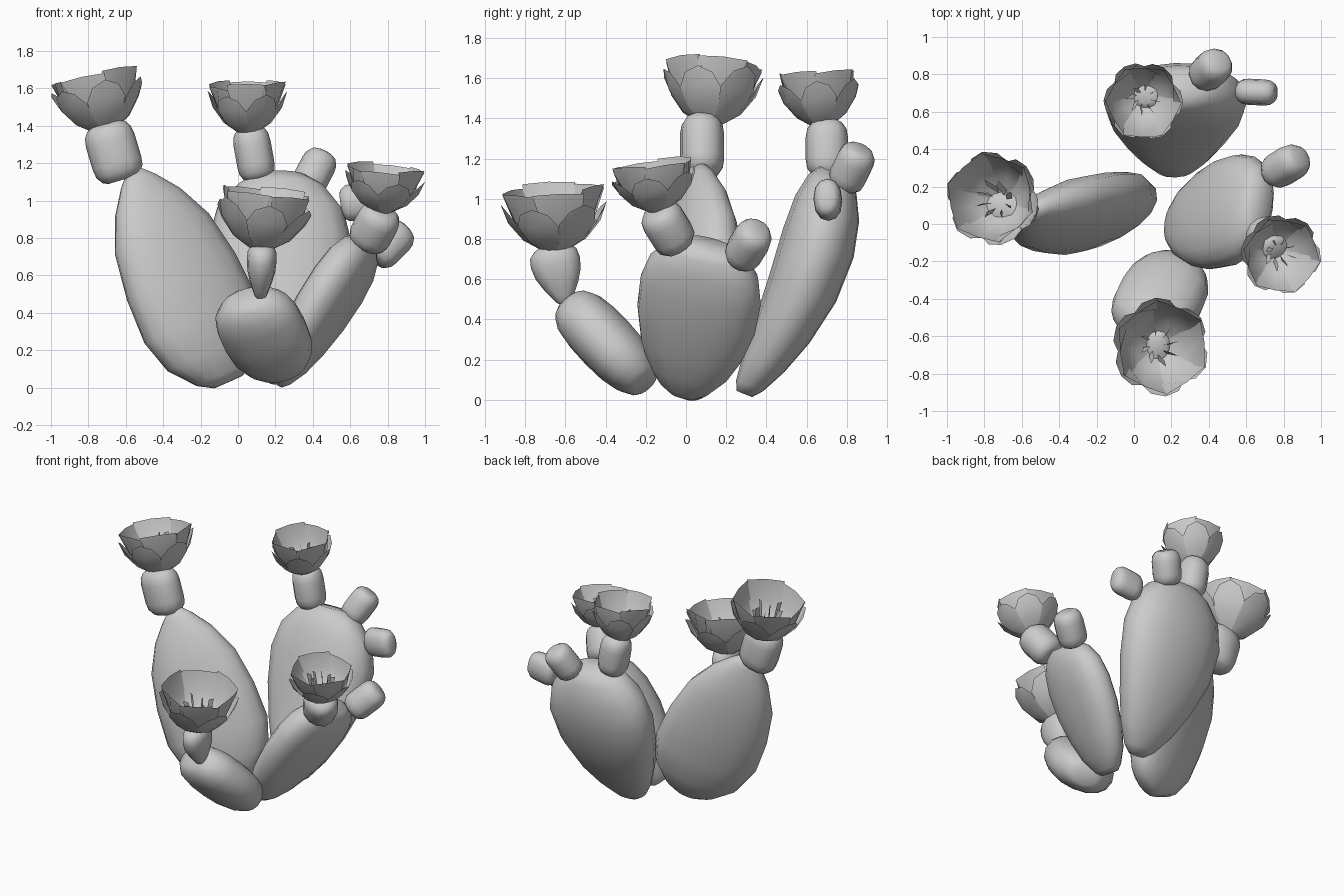
import bpy, bmesh, math, random
from mathutils import Vector

random.seed(4)
if "Cube" in bpy.data.objects:
    bpy.data.objects.remove(bpy.data.objects["Cube"], do_unlink=True)

grey = bpy.data.materials.new("plain_grey")
grey.use_nodes = True
grey.diffuse_color = (0.6, 0.6, 0.6, 1)
grey.node_tree.nodes["Principled BSDF"].inputs["Base Color"].default_value = (0.6, 0.6, 0.6, 1)


def finish(name, bm):
    mesh = bpy.data.meshes.new(name)
    bm.to_mesh(mesh)
    bm.free()
    mesh.materials.append(grey)
    for p in mesh.polygons:
        p.use_smooth = True
    obj = bpy.data.objects.new(name, mesh)
    bpy.context.collection.objects.link(obj)


def frame(base, tip, side):
    """Axis, width direction and thickness direction."""
    axis = Vector(tip) - Vector(base)
    d = axis.normalized()
    u = Vector(side)
    u = (u - d * u.dot(d)).normalized()
    return axis, u, d.cross(u)


STATIONS = (0, .04, .15, .3, .5, .7, .85, .95, 1)


def lump(name, base, tip, side, width, thick, profile, segs=16, bow=0):
    """Flattened rounded body lofted along an axis, bowed in its thickness."""
    axis, u, v = frame(base, tip, side)
    bm = bmesh.new()
    rings = []
    for t, f in zip(STATIONS, profile):
        centre = Vector(base) + axis * t + v * bow * math.sin(math.pi * t)
        ring = []
        for i in range(segs):
            a = math.tau * i / segs
            c, s = (math.copysign(abs(k) ** .9, k) for k in (math.cos(a), math.sin(a)))
            ring.append(bm.verts.new(centre + u * c * width * f + v * s * thick * f ** .8))
        rings.append(ring)
    for lo, hi in zip(rings, rings[1:]):
        for i in range(segs):
            j = (i + 1) % segs
            bm.faces.new((lo[i], lo[j], hi[j], hi[i]))
    bm.faces.new(rings[0])
    bm.faces.new(rings[-1])
    bmesh.ops.recalc_face_normals(bm, faces=bm.faces)
    finish(name, bm)


def flower(name, base, rim, radius, turn):
    """Cup of two petal rings with upright stamens inside."""
    axis, u, v = frame(base, rim, (1, 0, 0))
    bm = bmesh.new()

    def at(h, r, a):
        return bm.verts.new(Vector(base) + axis * h
                            + (u * math.cos(a) + v * math.sin(a)) * r * radius)

    # rows of height, radius and half angle; then tip height and radius
    inner = ((0, .15, .6), (.2, .52, .62), (.55, .8, .64), (1, 1, .54))
    outer = ((-.02, .18, .5), (.2, .6, .55), (.5, .88, .52), (.72, 1, .3))
    for rows, tip, tip_r, shift in ((inner, 1.02, .9, 0), (outer, .82, 1.04, .5)):
        for k in range(6):
            a = turn + (k + shift) * math.tau / 6
            lift = 1 + random.uniform(-.06, .08)
            grid = [[at(h * lift, r * (1.03 if s == 0 else 1), a + s * w) for s in (-1, 0, 1)]
                    for h, r, w in rows[:-1]]
            h, r, w = rows[-1]
            grid.append([at(h * lift, r, a - w), at(tip * lift, tip_r, a), at(h * lift, r, a + w)])
            for lo, hi in zip(grid, grid[1:]):
                for i in (0, 1):
                    bm.faces.new((lo[i], lo[i + 1], hi[i + 1], hi[i]))
    # stamens
    for k in range(8):
        a = turn + k * math.tau / 8
        r = random.uniform(.14, .2)
        top = random.uniform(.6, .85)
        bm.faces.new((at(.08, r, a), at(.12, r + .13, a),
                      at(top, r + .26, a + .2), at(top, r + .12, a + .2)))
    finish(name, bm)


# Large pads
lump("left_tall_pad", (-.05, .05, .03), (-.56, .07, 1.16), (.92, .42, 0), .355, .16,
     (.25, .5, .84, 1, .97, .84, .58, .3, .12))
lump("back_pad", (.22, .29, .03), (.23, .74, 1.13), (1, .05, 0), .385, .19,
     (.15, .3, .52, .73, .93, 1, .88, .62, .35), bow=.07)
lump("right_pad", (.2, -.01, .03), (.68, .11, .77), (.28, .96, 0), .31, .14,
     (.24, .4, .65, .84, .98, 1, .9, .68, .42))
lump("front_pad", (.25, -.2, .08), (.04, -.58, .48), (.93, -.27, .22), .235, .15,
     (.35, .55, .8, .95, 1, .98, .88, .65, .4))

# Buds that carry the flowers
BARREL = (.5, .72, .94, 1, 1, 1, .93, .74, .5)
CONE = (.2, .32, .48, .7, .92, 1, .95, .72, .45)
Y = (0, 1, 0)
lump("left_stem_bud", (-.62, .08, 1.11), (-.71, .08, 1.41), Y, .11, .135, BARREL, 12)
lump("back_stem_bud", (.11, .7, 1.11), (.06, .7, 1.39), Y, .105, .1, BARREL, 12)
lump("right_stem_bud", (.68, -.03, .76), (.78, -.15, .95), Y, .11, .115, BARREL, 12)
lump("front_stem_bud", (.12, -.6, .48), (.13, -.67, .77), Y, .125, .08, CONE, 12)

# Side buds
lump("back_upper_bud", (.36, .78, 1.06), (.46, .87, 1.25), Y, .095, .095, BARREL, 12)
lump("back_side_bud", (.55, .71, .98), (.76, .7, 1.01), Y, .07, .1, BARREL, 12)
lump("right_side_bud", (.73, .26, .69), (.89, .36, .85), Y, .095, .1, BARREL, 12)

# Flowers
flower("left_flower", (-.71, .12, 1.37), (-.77, .14, 1.67), .245, .2)
flower("back_flower", (.05, .68, 1.36), (.05, .65, 1.62), .205, .5)
flower("right_flower", (.77, -.14, .94), (.79, -.17, 1.17), .21, .35)
flower("front_flower", (.12, -.65, .74), (.15, -.66, 1.04), .255, .1)
